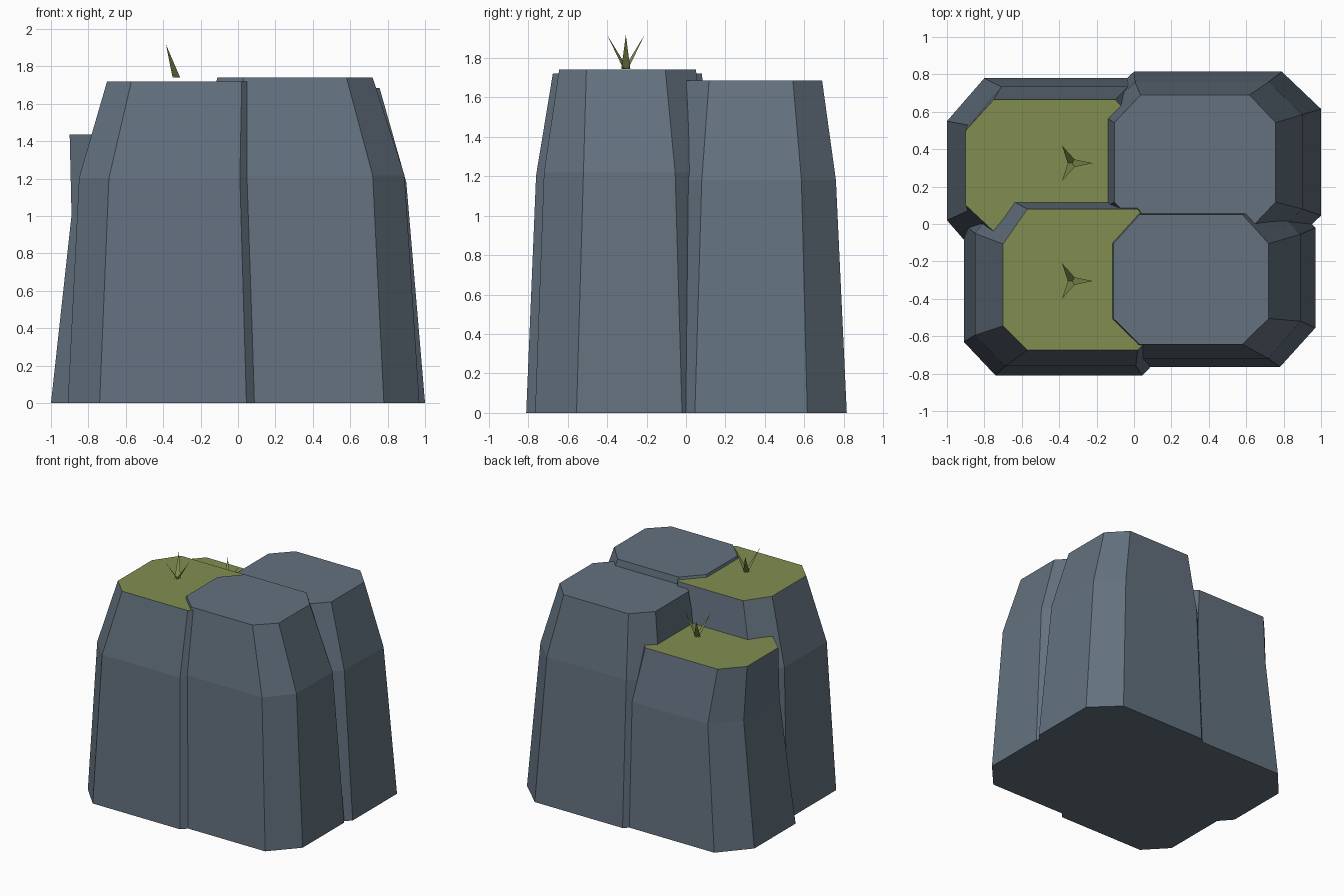
import bpy, bmesh, math

if "Cube" in bpy.data.objects:
    bpy.data.objects.remove(bpy.data.objects["Cube"])


def material(name, rgb):
    m = bpy.data.materials.new(name)
    m.diffuse_color = (*rgb, 1)
    m.use_nodes = True
    m.node_tree.nodes["Principled BSDF"].inputs["Base Color"].default_value = m.diffuse_color
    return m


STONE = material("slate stone", (0.125, 0.165, 0.21))
GRASS = material("moss green", (0.22, 0.27, 0.08))


def finish(name, bm, mats):
    me = bpy.data.meshes.new(name)
    bm.to_mesh(me)
    bm.free()
    for m in mats:
        me.materials.append(m)
    ob = bpy.data.objects.new(name, me)
    bpy.context.collection.objects.link(ob)
    return ob


def rock(name, height, rings, grassy):
    """Chamfered column. Rings at 0, 0.7 and 1.0 of the height, each given as
    left, right, front, back, corner width, side-face front y, side-face back y."""
    bm = bmesh.new()
    loops = []
    for f, (x0, x1, y0, y1, c, ya, yb) in zip((0, 0.7, 1), rings):
        pts = [(x0 + c, y0), (x1 - c, y0), (x1, ya), (x1, yb),
               (x1 - c, y1), (x0 + c, y1), (x0, yb), (x0, ya)]
        loops.append([bm.verts.new((x, y, f * height)) for x, y in pts])
    for a, b in zip(loops, loops[1:]):
        for i in range(8):
            j = (i + 1) % 8
            bm.faces.new((a[i], a[j], b[j], b[i]))
    bm.faces.new(loops[0][::-1])
    top = bm.faces.new(loops[-1])
    top.material_index = 1 if grassy else 0
    return finish(name, bm, [STONE, GRASS] if grassy else [STONE])


def tuft(name, x, y, z):
    """Three flat blades leaning outwards from one point."""
    bm = bmesh.new()
    for k in range(3):
        a = k * math.tau / 3
        c, s, w = math.cos(a), math.sin(a), 0.023
        bm.faces.new([bm.verts.new(p) for p in (
            (x + s * w, y - c * w, z), (x - s * w, y + c * w, z),
            (x + 0.11 * c, y + 0.11 * s, z + 0.175))])
    return finish(name, bm, [GRASS])


# Rock columns
rock("front_left_rock", 1.72, [
    (-0.91, 0.215, -0.81, 0.20, 0.17, -0.63, 0.0),
    (-0.85, 0.17, -0.76, 0.145, 0.16, -0.595, -0.05),
    (-0.70, 0.15, -0.675, 0.08, 0.13, -0.545, -0.107)], True)
rock("front_right_rock", 1.74, [
    (-0.35, 0.97, -0.765, 0.17, 0.19, -0.555, -0.02),
    (-0.27, 0.89, -0.72, 0.12, 0.17, -0.52, -0.055),
    (-0.11, 0.72, -0.643, 0.05, 0.14, -0.505, -0.105)], False)
rock("back_left_rock", 1.435, [
    (-1.0, 0.20, -0.21, 0.78, 0.20, 0.02, 0.55),
    (-0.89, 0.15, -0.13, 0.735, 0.18, 0.07, 0.53),
    (-0.90, 0.05, -0.04, 0.665, 0.15, 0.10, 0.50)], True)
rock("back_right_rock", 1.685, [
    (-0.21, 1.0, -0.155, 0.815, 0.21, 0.045, 0.615),
    (-0.175, 0.90, -0.09, 0.76, 0.18, 0.08, 0.585),
    (-0.105, 0.757, -0.03, 0.69, 0.14, 0.117, 0.542)], False)

# Grass tufts
tuft("front_grass_tuft", -0.33, -0.305, 1.742)
tuft("back_grass_tuft", -0.33, 0.325, 1.457)
